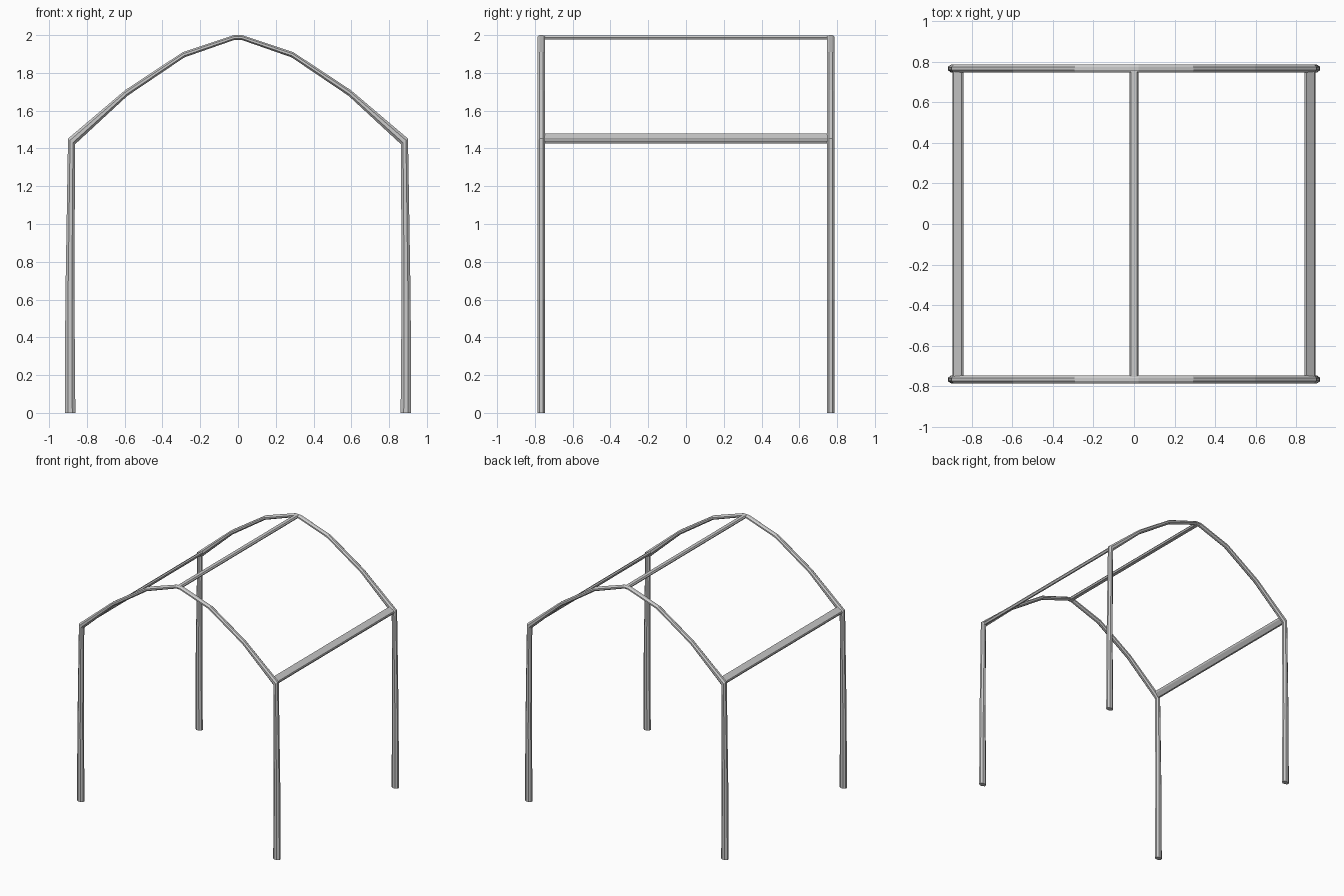
import bpy, bmesh, math
from mathutils import Vector

if "Cube" in bpy.data.objects:
    bpy.data.objects.remove(bpy.data.objects["Cube"])

SIDES = 8


def skin(name, rings):
    # bridge a series of closed rings into a capped tube
    bm = bmesh.new()
    vs = [[bm.verts.new(p) for p in ring] for ring in rings]
    n = len(rings[0])
    for a, b in zip(vs, vs[1:]):
        for i in range(n):
            j = (i + 1) % n
            bm.faces.new((a[i], a[j], b[j], b[i]))
    bm.faces.new(vs[0])
    bm.faces.new(vs[-1])
    bmesh.ops.recalc_face_normals(bm, faces=bm.faces)
    me = bpy.data.meshes.new(name)
    bm.to_mesh(me)
    bm.free()
    ob = bpy.data.objects.new(name, me)
    bpy.context.collection.objects.link(ob)
    return ob


def arch_ring(outer, inner, y, ry=0.02):
    # eight-sided mitred section between an outer and an inner point
    o, i = Vector((outer[0], y, outer[1])), Vector((inner[0], y, inner[1]))
    mid, half = (o + i) / 2, (o - i) / 2
    k = 1 / math.cos(math.pi / SIDES)
    ring = []
    for s in range(SIDES):
        a = 2 * math.pi * (s + 0.5) / SIDES
        ring.append(mid + half * math.cos(a) * k + Vector((0, ry * math.sin(a) * k, 0)))
    return ring


# outer / inner outline of half the arch, foot to ridge
half_arch = [
    ((0.917, 0.0), (0.861, 0.0)),
    ((0.914, 0.6), (0.866, 0.6)),
    ((0.900, 1.452), (0.863, 1.422)),
    ((0.597, 1.709), (0.586, 1.678)),
    ((0.292, 1.910), (0.284, 1.882)),
    ((0.022, 2.0), (0.018, 1.975)),
]
mirrored = [((-o[0], o[1]), (-i[0], i[1])) for o, i in reversed(half_arch)]

# front and back arches with their legs
for name, y in (("front_arch", -0.766), ("back_arch", 0.766)):
    skin(name, [arch_ring(o, i, y) for o, i in half_arch + mirrored])


def bar(name, profile, length=0.76):
    # straight bar along y from an xz section
    return skin(name, [[(x, y, z) for x, z in profile] for y in (-length, length)])


# ridge bar
bar("ridge_bar", [(-0.021, 1.988), (-0.014, 1.998), (0.014, 1.998), (0.021, 1.988),
                  (0.014, 1.976), (-0.014, 1.976)])

# eave bars, lying in the slope of the roof
eave = [(0.893, 1.440), (0.890, 1.450), (0.850, 1.478), (0.841, 1.470),
        (0.846, 1.455), (0.872, 1.428), (0.885, 1.427)]
for name, s in (("right_eave_bar", 1), ("left_eave_bar", -1)):
    bar(name, [(s * x, z) for x, z in eave])
